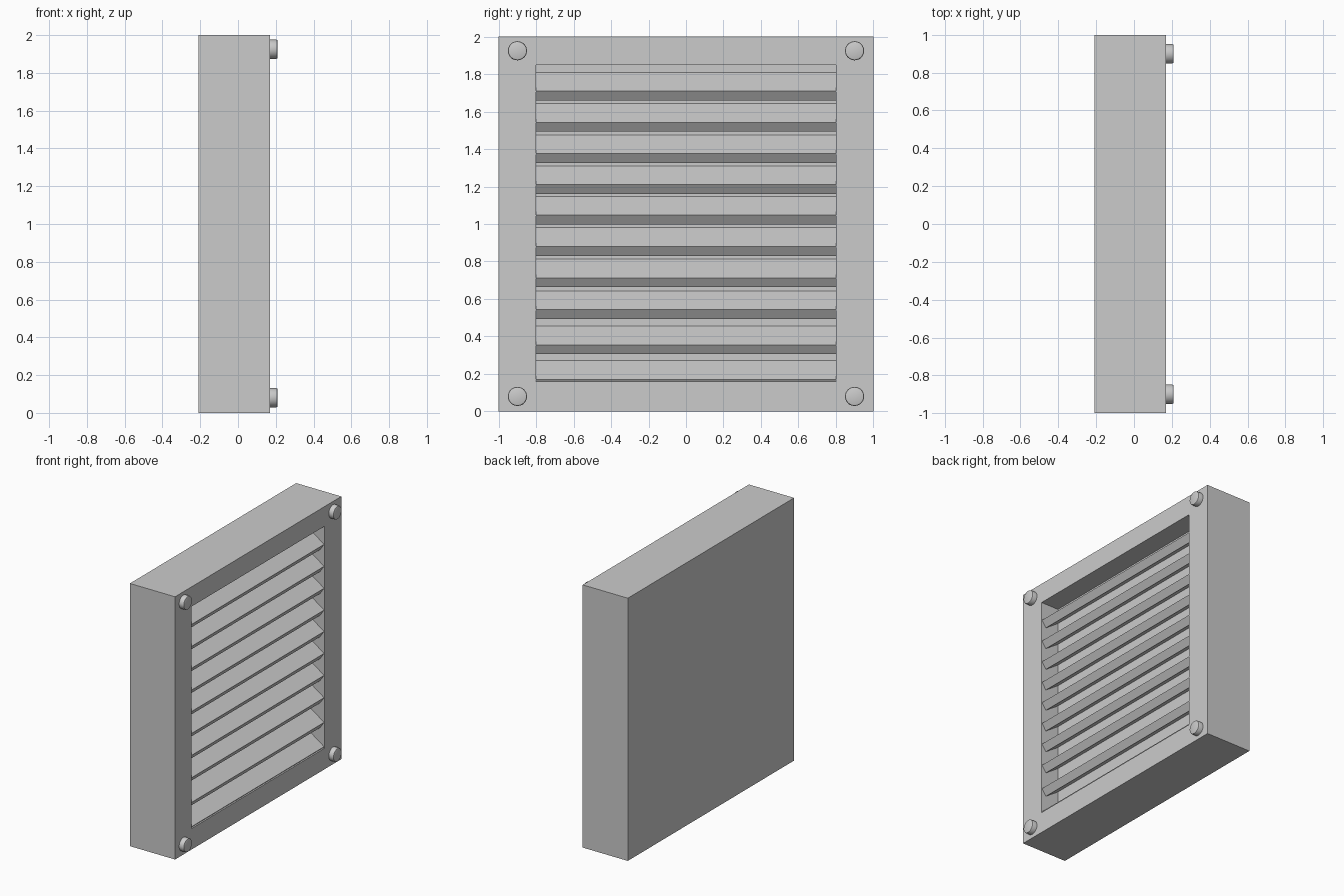
import bpy, bmesh, math
from mathutils import Matrix

if "Cube" in bpy.data.objects:
    bpy.data.objects.remove(bpy.data.objects["Cube"])

BACK, PANEL, FRONT = -0.21, 0.02, 0.17
BOTTOM, TOP, HALF = 0.16, 1.85, 0.8


def finish(name, bm):
    bmesh.ops.recalc_face_normals(bm, faces=bm.faces)
    mesh = bpy.data.meshes.new(name)
    bm.to_mesh(mesh)
    bm.free()
    obj = bpy.data.objects.new(name, mesh)
    bpy.context.collection.objects.link(obj)
    return obj


def extrude_y(name, profile, y0, y1):
    """Sweep a closed (x, z) profile along y."""
    bm = bmesh.new()
    face = bm.faces.new([bm.verts.new((x, y0, z)) for x, z in profile])
    out = bmesh.ops.extrude_face_region(bm, geom=[face])["geom"]
    verts = [v for v in out if isinstance(v, bmesh.types.BMVert)]
    bmesh.ops.translate(bm, verts=verts, vec=(0, y1 - y0, 0))
    return finish(name, bm)


# Housing: one block with a louvre recess pushed into its front face
def housing():
    bm = bmesh.new()

    def ring(x, h, z0, z1):
        return [bm.verts.new((x, y, z)) for y, z in ((-h, z0), (h, z0), (h, z1), (-h, z1))]

    rings = [ring(BACK, 1, 0, 2), ring(FRONT, 1, 0, 2),
             ring(FRONT, HALF, BOTTOM, TOP), ring(PANEL, HALF, BOTTOM, TOP)]
    for a, b in zip(rings, rings[1:]):
        for i in range(4):
            j = (i + 1) % 4
            bm.faces.new((a[i], a[j], b[j], b[i]))
    bm.faces.new(rings[0])
    bm.faces.new(rings[-1])
    return finish("housing", bm)


housing()

# Louvre slats: sloping down toward the front, square-cut front edge
drop, thick, nose = 0.10, 0.05, 0.165
slope = math.atan2(drop, nose - PANEL)
edge_x = nose - thick * math.tan(slope)
fronts = [1.71, 1.543, 1.376, 1.21, 1.047, 0.88, 0.713, 0.543, 0.355, 0.17]
for i, z in enumerate(fronts):
    under = z - thick + (edge_x - PANEL) * math.tan(slope)
    extrude_y(f"slat_{i + 1}", [(PANEL, z + drop), (nose, z), (edge_x, z - thick), (PANEL, under)],
              -HALF, HALF)

# Corner bolts with softened rims
for sy in (-1, 1):
    for z in (0.08, 1.925):
        bm = bmesh.new()
        turn = Matrix.Translation((0.185, sy * 0.9, z)) @ Matrix.Rotation(math.pi / 2, 4, 'Y')
        bmesh.ops.create_cone(bm, cap_ends=True, segments=32, radius1=0.051, radius2=0.051,
                              depth=0.05, matrix=turn)
        rim = [e for e in bm.edges if all(v.co.x > 0.2 for v in e.verts)]
        bmesh.ops.bevel(bm, geom=rim, offset=0.008, segments=2, profile=0.5, affect='EDGES')
        bolt = finish("corner_bolt", bm)
        bpy.ops.object.select_all(action='DESELECT')
        bolt.select_set(True)
        bpy.context.view_layer.objects.active = bolt
        bpy.ops.object.shade_smooth_by_angle(angle=math.radians(30))
